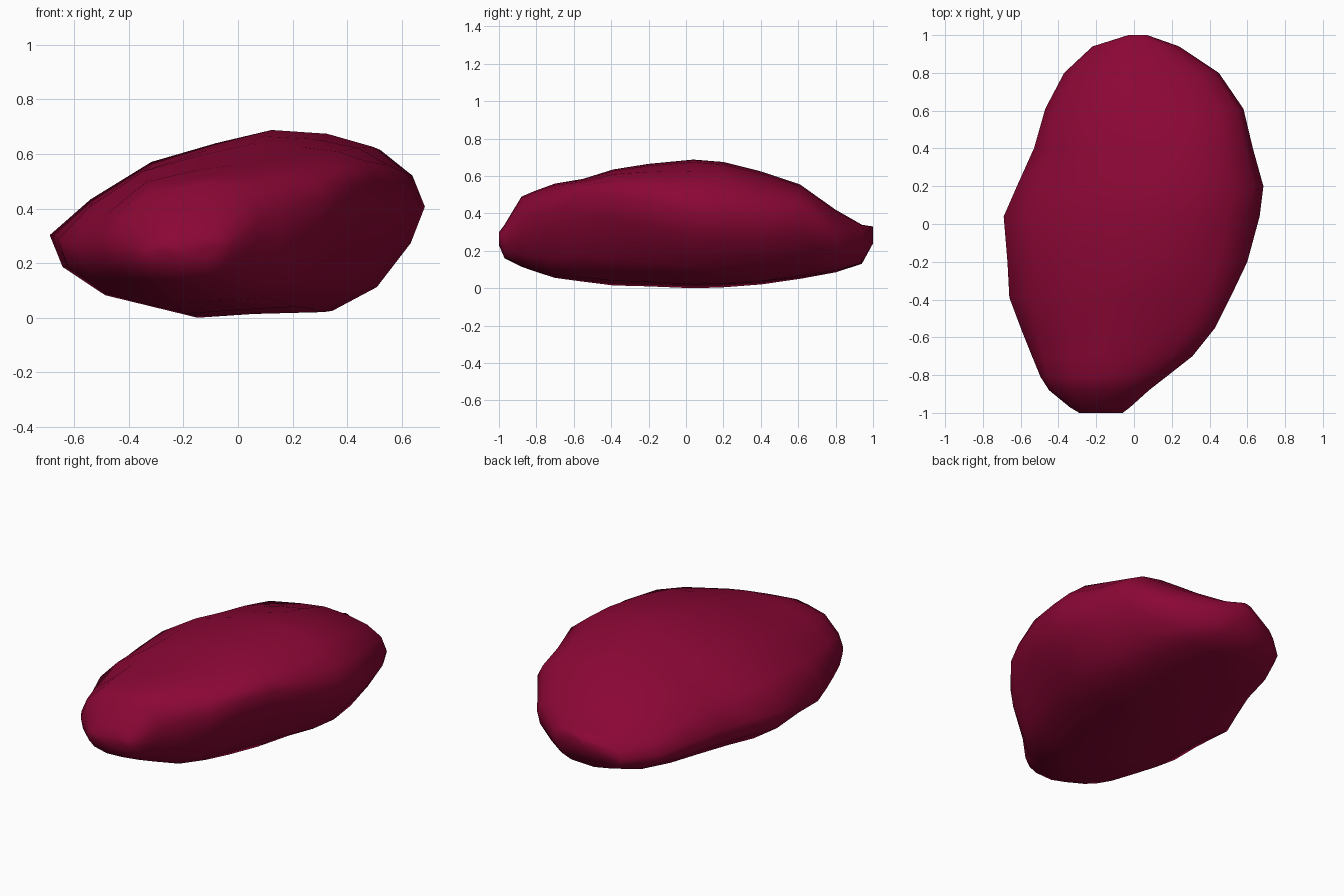
import bpy, bmesh
from math import sin, cos, atan2

# Stations along the body: y, left x, right x, bottom z, top z, skew of section, right lift
STATIONS = [
    (-1.00, -0.29, -0.06, 0.23, 0.30, 0.5, 0),
    (-0.97, -0.34, -0.02, 0.16, 0.34, 0.5, 0),
    (-0.88, -0.45, 0.08, 0.115, 0.49, 0.5, 0.05),
    (-0.81, -0.495, 0.17, 0.09, 0.52, 0.5, 0.1),
    (-0.70, -0.54, 0.31, 0.055, 0.56, 0.6, 0.15),
    (-0.55, -0.60, 0.43, 0.035, 0.585, 0.75, 0.25),
    (-0.39, -0.66, 0.51, 0.015, 0.635, 0.9, 0.2),
    (-0.20, -0.67, 0.60, 0.01, 0.665, 1.0, 0.1),
    (0.04, -0.69, 0.665, 0.0, 0.688, 1.0, 0),
    (0.20, -0.62, 0.685, 0.005, 0.675, 1.0, 0),
    (0.40, -0.53, 0.63, 0.02, 0.625, 0.8, 0),
    (0.61, -0.47, 0.58, 0.05, 0.555, 0.65, 0.1),
    (0.80, -0.37, 0.45, 0.085, 0.42, 0.6, 0),
    (0.94, -0.22, 0.24, 0.13, 0.34, 0.5, 0),
    (1.00, -0.03, 0.07, 0.24, 0.33, 0.4, 0),
]

# Tilted cross-section of the middle (u from -1 to 1, v from 0 to 1)
PROFILE = [(-1, .44), (-.78, .63), (-.45, .83), (-.1, .93), (.2, 1), (.5, .98),
           (.75, .91), (.93, .77), (1, .6), (.92, .4), (.73, .16), (.48, .03),
           (.1, .02), (-.2, 0), (-.7, .12), (-.93, .27)]


def section_point(u, v, skew, lift):
    """Blend the tilted profile with a plain boxy-round one, lifting the right wall."""
    a = atan2(2 * v - 1, u)
    c, s = cos(a), sin(a)
    k = (abs(c) ** 2.8 + abs(s) ** 2.8) ** (-1 / 2.8)
    u2 = u * skew + c * k * (1 - skew)
    v2 = v * skew + (0.5 + 0.5 * s * k) * (1 - skew)
    v2 += lift * max(u2, 0) * v2 * (1 - v2) * 4
    return u2, min(v2, 1)


# Stone body, lofted through the stations
bm = bmesh.new()
rings = []
for y, x0, x1, z0, z1, skew, lift in STATIONS:
    ring = []
    for u, v in PROFILE:
        u, v = section_point(u, v, skew, lift)
        ring.append(bm.verts.new(((x0 + x1) / 2 + u * (x1 - x0) / 2, y, z0 + v * (z1 - z0))))
    rings.append(ring)
n = len(PROFILE)
for a, b in zip(rings, rings[1:]):
    for i in range(n):
        j = (i + 1) % n
        bm.faces.new((a[i], a[j], b[j], b[i]))
bm.faces.new(rings[0])
bm.faces.new(rings[-1])
bmesh.ops.recalc_face_normals(bm, faces=bm.faces)
for f in bm.faces:
    f.smooth = True

mesh = bpy.data.meshes.new("stone")
bm.to_mesh(mesh)
bm.free()
stone = bpy.data.objects.new("stone", mesh)
bpy.context.collection.objects.link(stone)

mat = bpy.data.materials.new("dark_crimson")
mat.diffuse_color = (0.255, 0.002, 0.035, 1)
mesh.materials.append(mat)
